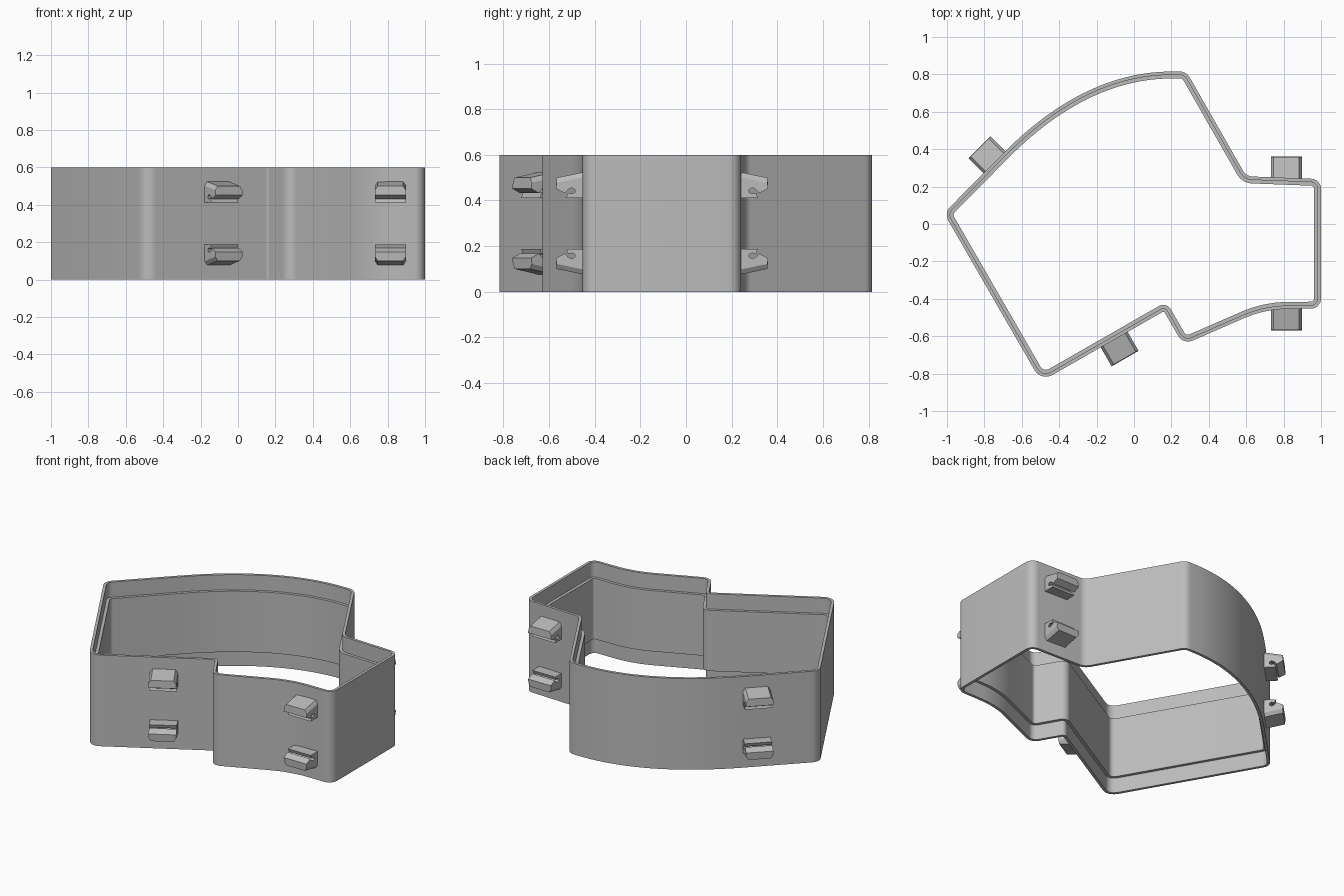
import bpy, bmesh, math
from mathutils import Vector
from mathutils.geometry import interpolate_bezier

if "Cube" in bpy.data.objects:
    bpy.data.objects.remove(bpy.data.objects["Cube"], do_unlink=True)

HEIGHT = 0.6
LIP, THICK, STEP = 0.018, 0.037, 0.1

grey = bpy.data.materials.new("plain grey")
grey.use_nodes = True
grey.diffuse_color = (0.5, 0.5, 0.5, 1)
grey.node_tree.nodes["Principled BSDF"].inputs["Base Color"].default_value = (0.5, 0.5, 0.5, 1)


def finish(bm, name, smooth):
    bmesh.ops.recalc_face_normals(bm, faces=bm.faces)
    mesh = bpy.data.meshes.new(name)
    bm.to_mesh(mesh)
    bm.free()
    mesh.materials.append(grey)
    obj = bpy.data.objects.new(name, mesh)
    bpy.context.collection.objects.link(obj)
    if smooth:
        bpy.ops.object.select_all(action='DESELECT')
        obj.select_set(True)
        bpy.context.view_layer.objects.active = obj
        bpy.ops.object.shade_smooth_by_angle(angle=math.radians(30))
    return obj


def fillet(corners, steps=8):
    """Round each (x, y, radius) corner of a closed outline."""
    out = []
    for i, (x, y, r) in enumerate(corners):
        p = Vector((x, y))
        if r == 0:
            out.append(p)
            continue
        a = (Vector(corners[i - 1][:2]) - p).normalized()
        b = (Vector(corners[(i + 1) % len(corners)][:2]) - p).normalized()
        half = a.angle(b) / 2
        start, end = p + a * r / math.tan(half), p + b * r / math.tan(half)
        centre = p + (a + b).normalized() * r / math.sin(half)
        u, v = start - centre, end - centre
        sweep = u.angle(v)
        for k in range(steps + 1):
            t = k / steps
            out.append(centre + (u * math.sin((1 - t) * sweep) + v * math.sin(t * sweep)) / math.sin(sweep))
    return out


def inset(path, d):
    """Offset a counter-clockwise outline inwards with mitred joins."""
    out = []
    for i, p in enumerate(path):
        e1 = (p - path[i - 1]).normalized()
        e2 = (path[(i + 1) % len(path)] - p).normalized()
        n1, n2 = Vector((-e1.y, e1.x)), Vector((-e2.y, e2.x))
        out.append(p + (n1 + n2) * d / (1 + n1.dot(n2)))
    return out


# Outline: straight walls with rounded corners and one long bowed wall
bow = interpolate_bezier(Vector((0.2, 0.815)), Vector((-0.13, 0.815)),
                         Vector((-0.43, 0.647)), Vector((-0.687, 0.39)), 28)
corners = [(-1.016, 0.058, 0.06), (-0.497, -0.842, 0.07), (0.16, -0.466, 0.01),
           (0.263, -0.645, 0.06), (0.7, -0.455, 0.6), (1.0, -0.452, 0.055),
           (1.0, 0.24, 0.055), (0.6, 0.255, 0.06), (0.28, 0.815, 0.06)]
corners += [(p.x, p.y, 0) for p in bow]
outline = fillet(corners)

# Wall: thin lips above and below a thicker middle band
section = [(0, 0), (0, HEIGHT), (LIP, HEIGHT), (LIP, HEIGHT - STEP),
           (THICK, HEIGHT - STEP), (THICK, STEP), (LIP, STEP), (LIP, 0)]
bm = bmesh.new()
loops = [[bm.verts.new((p.x, p.y, z)) for p in inset(outline, d)] for d, z in section]
count = len(outline)
for j, ring in enumerate(loops):
    above = loops[(j + 1) % len(loops)]
    for i in range(count):
        k = (i + 1) % count
        bm.faces.new((ring[i], ring[k], above[k], above[i]))
finish(bm, "outer_wall", True)

# Clips: hooked profile (outward distance, height), the first two points on top
HOOK = [(-0.01, 0.525), (0.112, 0.5), (0.115, 0.452), (0.075, 0.432), (0.062, 0.448),
        (0.045, 0.456), (0.032, 0.448), (0.032, 0.436), (0.045, 0.43), (0.062, 0.434),
        (0.07, 0.412), (-0.01, 0.412)]


def clip(name, root, direction, flip):
    out = Vector(direction).normalized()
    side = Vector((-out.y, out.x))
    bm = bmesh.new()
    rings = []
    # end sections sit lower on top, which chamfers the side edges
    for s, drop in ((-0.083, 0.022), (-0.068, 0), (0.068, 0), (0.083, 0.022)):
        ring = []
        for i, (d, z) in enumerate(HOOK):
            p = Vector(root) + out * d + side * s
            z -= drop if i < 2 else 0
            ring.append(bm.verts.new((p.x, p.y, HEIGHT - z if flip else z)))
        rings.append(ring)
    for a, b in zip(rings, rings[1:]):
        for i in range(len(HOOK)):
            k = (i + 1) % len(HOOK)
            bm.faces.new((a[i], a[k], b[k], b[i]))
    bm.faces.new(rings[0])
    bm.faces.new(rings[-1])
    finish(bm, name, False)


spots = {"front_left": ((0.815, -0.455), (0, -1)),
         "back_left": ((0.815, 0.245), (0, 1)),
         "front_middle": ((-0.105, -0.62), (0.5, -0.866)),
         "back_right": ((-0.745, 0.33), (-0.707, 0.707))}
for place, (root, direction) in spots.items():
    clip(place + "_upper_clip", root, direction, False)
    clip(place + "_lower_clip", root, direction, True)
